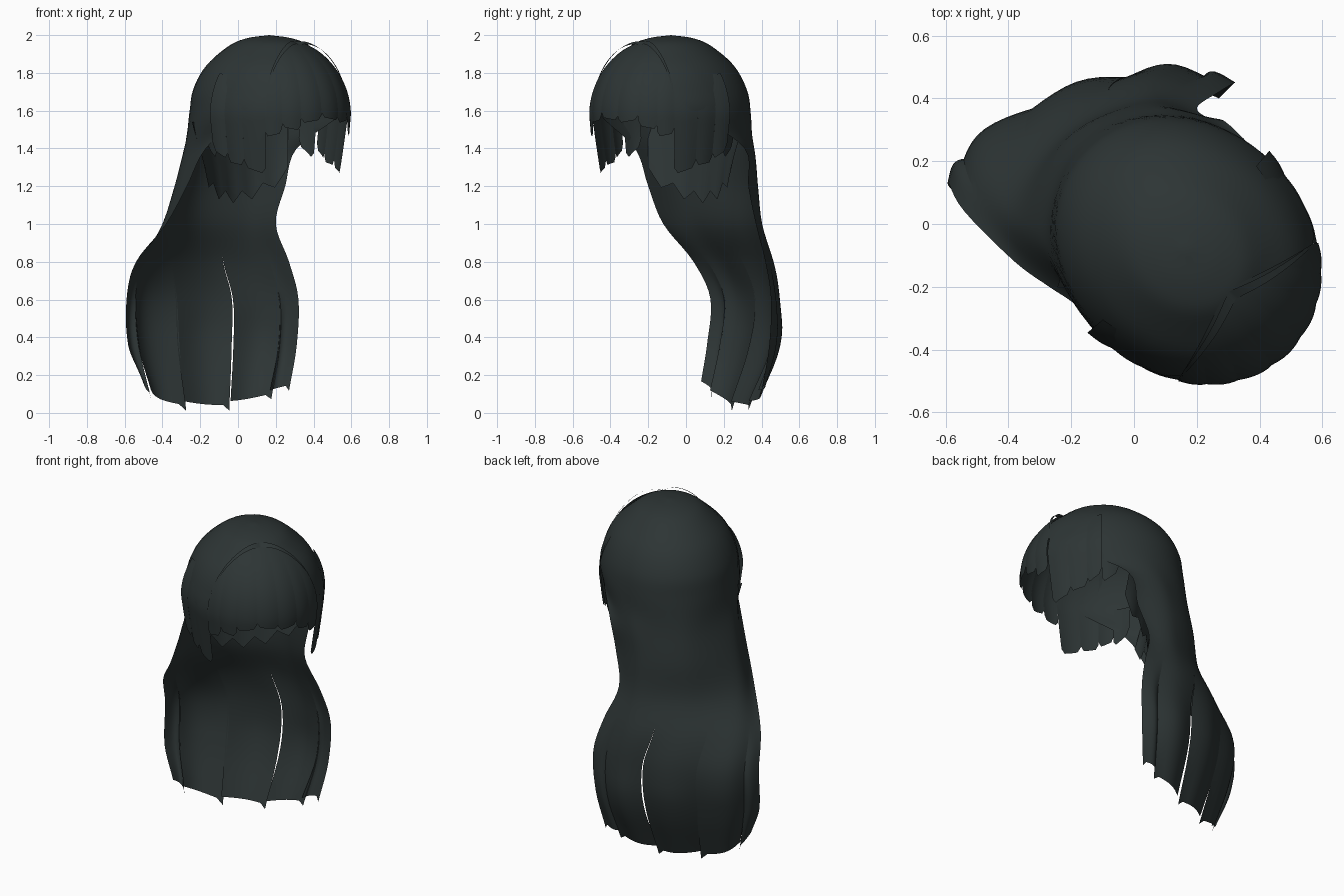
import bpy, bmesh, math
from mathutils import Vector

if "Cube" in bpy.data.objects:
    bpy.data.objects.remove(bpy.data.objects["Cube"])

hair = bpy.data.materials.new("dark slate hair")
hair.diffuse_color = (0.026, 0.035, 0.035, 1)
hair.use_nodes = True
hair.node_tree.nodes["Principled BSDF"].inputs["Base Color"].default_value = hair.diffuse_color

F = Vector((0.707, -0.707, 0))   # direction the face looks
S = Vector((0.707, 0.707, 0))    # sideways
C = Vector((0.165, -0.08, 1.58))  # centre of the head


def clamp(x):
    return max(0.0, min(1.0, x))


def head(t, a, k=1.0):
    """Point on the head: t = degrees from the back, a = 0 crown .. 1 equator, >1 hangs straight down."""
    th = min(a, 1) * math.pi / 2
    t = math.radians(t)
    r = math.sin(th) * k
    z = math.cos(th) * 0.42 * (1 + (k - 1) * 0.4) - max(a - 1, 0) * 0.66
    p = C + (-F * 0.455 * math.cos(t) + S * 0.39 * math.sin(t)) * r
    return p + Vector((0, 0, z))


def spline(pts, u):
    """Catmull-Rom through evenly spaced points."""
    n = len(pts) - 1
    x = clamp(u) * n
    i = min(int(x), n - 1)
    t = x - i
    b, c = pts[i], pts[i + 1]
    a = pts[i - 1] if i > 0 else b * 2 - c
    d = pts[i + 2] if i + 2 <= n else c * 2 - b
    return 0.5 * (2 * b + (c - a) * t + (2 * a - 5 * b + 4 * c - d) * t * t
                  + (3 * b - a - 3 * c + d) * t ** 3)


def sheets(name, funcs, nu, nv):
    """One object made of surface patches f(u, v)."""
    bm = bmesh.new()
    for f in funcs:
        g = [[bm.verts.new(f(i / nu, j / nv)) for i in range(nu + 1)] for j in range(nv + 1)]
        for j in range(nv):
            for i in range(nu):
                bm.faces.new((g[j][i], g[j + 1][i], g[j + 1][i + 1], g[j][i + 1]))
    bmesh.ops.remove_doubles(bm, verts=bm.verts, dist=0.0008)
    bmesh.ops.recalc_face_normals(bm, faces=bm.faces)
    me = bpy.data.meshes.new(name)
    bm.to_mesh(me)
    bm.free()
    ob = bpy.data.objects.new(name, me)
    bpy.context.collection.objects.link(ob)
    me.materials.append(hair)
    bpy.ops.object.select_all(action='DESELECT')
    ob.select_set(True)
    bpy.context.view_layer.objects.active = ob
    bpy.ops.object.shade_smooth_by_angle(angle=math.radians(45))
    return ob


# Back hair: crown rows (polar position, half opening angle), then swept rows (z, five points left to right)
crown = [(0.0, 180), (0.18, 180), (0.34, 180), (0.58, 147), (0.8, 132), (1.0, 112)]
swept = [
    (1.40, (-.17, -.27), (-.285, -.05), (-.18, .25), (.08, .36), (.31, .31)),
    (1.20, (-.27, -.20), (-.335, .00), (-.21, .27), (.04, .38), (.25, .33)),
    (1.00, (-.38, -.12), (-.39, .06), (-.22, .29), (.03, .40), (.20, .37)),
    (0.80, (-.54, .04), (-.46, .20), (-.22, .38), (.05, .46), (.27, .42)),
    (0.60, (-.59, .13), (-.47, .28), (-.18, .43), (.10, .48), (.32, .45)),
    (0.35, (-.58, .11), (-.45, .25), (-.18, .40), (.10, .47), (.31, .44)),
    (0.10, (-.50, .08), (-.40, .18), (-.16, .29), (.06, .36), (.27, .40)),
]


def back_point(u, v):
    col = [head((2 * u - 1) * T, a) for a, T in crown]
    for z, *pts in swept:
        col.append(spline([Vector((x, y, z)) for x, y in pts], u))
    return spline(col, v)


def strand(u0, u1, gap0, gap1):
    def f(w, v):
        z = back_point(0.5, v).z
        d = clamp((0.85 - z) / 0.4)
        lo, hi = u0 + gap0 * d, u1 + gap1 * d
        u = lo + (hi - lo) * w
        p = back_point(u, v)
        p += Vector((-0.4, 0.9, 0)) * 0.03 * d * math.sin(math.pi * w)
        e = clamp((0.35 - z) / 0.25)
        p.z += e * (0.45 * (u - 0.5) ** 2 - 0.065 - 0.03 * clamp(w * 8 - 7) + 0.02 * (1 - w))
        return p
    return f


sheets("back_hair", [
    strand(0, .12, 0, .008), strand(.12, .38, 0, .008), strand(.38, .63, 0, -.003),
    strand(.63, .88, .005, .008), strand(.88, 1, 0, 0)], 8, 60)


def fringe_top(t):
    """Polar position of the fringe seam, which runs almost straight across the head."""
    q = abs(180 - t)
    s = (0.19 + 0.08 * (q / 52) ** 2) / (0.455 * math.cos(math.radians(q)))
    return math.asin(min(1, s)) / (math.pi / 2)


# Fringe and side locks hang on the head; each lock has its own slanted end
def lock(t0, t1, top, end0, end1, k0=1.02, k1=1.02, tuck=0.0, notch=0.05, lift=0.03):
    def f(w, v):
        t = t0 + (t1 - t0) * w
        start = fringe_top(t) if top is None else top
        end = end0 + (end1 - end0) * w - notch * clamp(abs(2 * w - 1) * 3 - 2)
        a = start + (end - start) * v
        k = k0 + (k1 - k0) * w + 0.012 * math.sin(math.pi * w) * v
        k -= tuck * max(0, a - 1) + lift * (1 - v) ** 2
        return head(t, a, k)
    return f


edges = [128, 140, 154, 171, 189, 206, 220, 232]
ends = [1.15, 1.12, 1.04, 1.05, 1.04, 1.13, 1.15]
sheets("fringe", [lock(edges[i], edges[i + 1] + 0.5, None, e, e + 0.03 * (-1) ** i,
                       1.015, 1.015, 0.15, 0.04, 0) for i, e in enumerate(ends)], 6, 16)


# Thin arched strand standing off along the seam of the fringe
def arch(side):
    def f(w, v):
        t = 180 + side * 51 * v
        return head(t, fringe_top(t) + 0.05 * w, 1.015 + 0.07 * math.sin(math.pi * v))
    return f


sheets("fringe_edge_strands", [arch(-1), arch(1)], 1, 20)

# Side locks in front of the ears, mirrored
side = []
for m in (-1, 1):
    for t0, t1, e0, e1 in ((73, 86, 1.24, 1.36), (86, 97, 1.28, 1.36),
                           (97, 111, 1.38, 1.41), (111, 128, 1.42, 1.48)):
        side.append(lock(m * t0, m * t1, 0.98 if t0 == 73 else 0.66, e0, e1,
                         {73: 0.97, 86: 1.06}.get(t0, 1.015), 1.015, 0.25))
sheets("side_locks", side, 6, 14)


# Jagged under layer at the nape
def nape(i, n):
    def f(w, v):
        q = (i + w) / n * 2 - 1
        bottom = 1.17 + 0.13 * q * q - 0.06 * (1 - abs(2 * w - 1))
        z = 1.54 + (bottom - 1.54) * v
        p = S * (0.045 + q * (0.36 - 0.05 * v)) + F * (-0.13 + 0.1 * q * q + 0.05 * v)
        return Vector((p.x, p.y, z))
    return f


sheets("nape_layer", [nape(i, 5) for i in range(5)], 4, 8)
